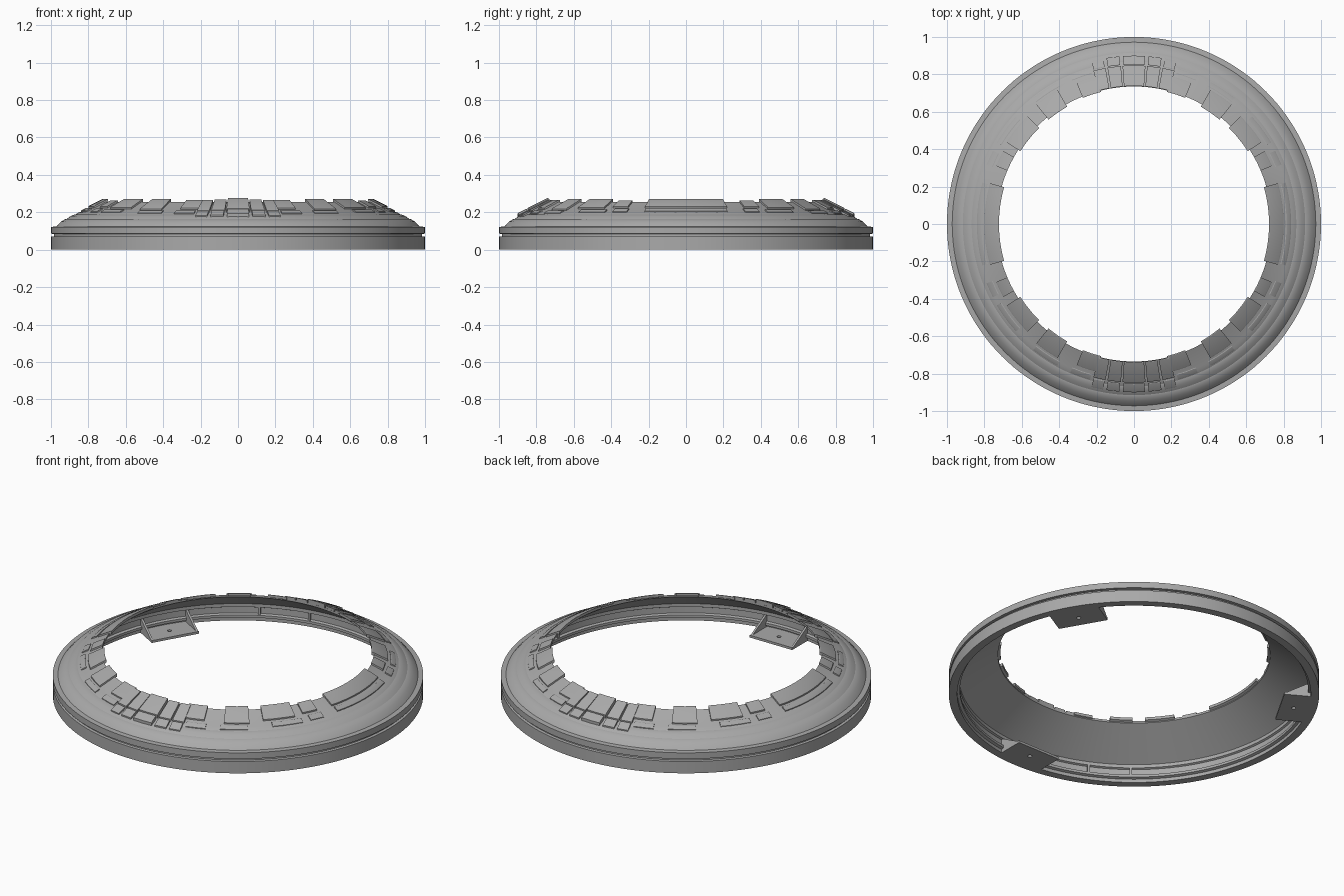
import bpy, bmesh, math
from math import sin, cos, radians as rad

if "Cube" in bpy.data.objects:
    bpy.data.objects.remove(bpy.data.objects["Cube"])

grey = bpy.data.materials.new("plain grey")
grey.diffuse_color = (0.4, 0.4, 0.4, 1)
grey.use_nodes = True
grey.node_tree.nodes["Principled BSDF"].inputs["Base Color"].default_value = grey.diffuse_color


def finish(name, bm):
    bmesh.ops.recalc_face_normals(bm, faces=bm.faces)
    me = bpy.data.meshes.new(name)
    bm.to_mesh(me)
    bm.free()
    me.materials.append(grey)
    ob = bpy.data.objects.new(name, me)
    bpy.context.collection.objects.link(ob)
    return ob


def sweep(bm, profile, a0, a1, n, closed=False):
    """Sweep a closed (r, z) profile about z from a0 to a1 degrees."""
    rings = []
    for i in range(n if closed else n + 1):
        a = rad(a0 + (a1 - a0) * i / n)
        rings.append([bm.verts.new((r * cos(a), r * sin(a), z)) for r, z in profile])
    m = len(profile)
    for i in range(n):
        p, q = rings[i], rings[(i + 1) % len(rings)]
        for j in range(m):
            k = (j + 1) % m
            bm.faces.new((p[j], p[k], q[k], q[j]))
    if not closed:
        bm.faces.new(rings[0])
        bm.faces.new(rings[-1])


def surface(r):
    return 0.203 + (0.84 - r) * 0.5


def tile(bm, az, width, r0, r1, t, sink=0.008):
    """Raised plate following the sloped top; width is in units."""
    half = math.degrees(width / (r0 + r1))
    c = 0.004
    prof = [(r0, surface(r0) - sink), (r0, surface(r0) + t - c), (r0 + c, surface(r0) + t - c),
            (r1 - c, surface(r1) + t), (r1, surface(r1) + t - c), (r1, surface(r1) - sink)]
    sweep(bm, prof, az - half, az + half, max(1, round(half / 2)))


def four_ways(az):
    return sorted({a % 360 for a in (az, 180 - az, 180 + az, -az)})


# Main shell: grooved outer band, stepped dome, thin conical inside
shell = [(1, 0), (1, .07), (.985, .072), (.985, .084), (1, .086), (1, .122), (.972, .124),
         (.965, .132), (.947, .150), (.925, .163), (.915, .165), (.895, .180), (.875, .188),
         (.868, .189), (.852, .199), (.84, .203), (.735, .2555), (.735, .243),
         (.945, .105), (.945, .085), (.955, .08), (.955, .045), (.94, .04), (.94, .025), (.955, .02), (.955, 0)]
bm = bmesh.new()
sweep(bm, shell, 0, 360, 144, closed=True)
finish("ring_shell", bm)

# Upper plates round the opening: azimuth, width, inner and outer radius
bm = bmesh.new()
for az, w, r0, r1 in [(0, .42, .722, .80), (26, .085, .735, .80), (39, .17, .722, .81),
                      (55.5, .13, .722, .825), (72, .11, .728, .815)]:
    for a in four_ways(az):
        tile(bm, a, w, r0, r1, .012)
finish("upper_plates", bm)

# Thin outer plates
bm = bmesh.new()
for az, w, r0, r1 in [(0, .44, .812, .84), (24.7, .08, .815, .85), (36.5, .17, .825, .853),
                      (56.5, .15, .835, .862), (70.5, .11, .835, .865)]:
    for a in four_ways(az):
        tile(bm, a, w, r0, r1, .009)
finish("outer_plates", bm)

# Thick block clusters at front and back
bm = bmesh.new()
for base in (90, 270):
    for off, w, lift in [(0, .115, .026), (7.2, .068, .018), (-7.2, .068, .018),
                         (12.6, .062, .016), (-12.6, .062, .016)]:
        tile(bm, base + off, w, .738, .848, lift, .01)
        tile(bm, base + off, w, .853, .90, lift - .002, .02)
finish("block_clusters", bm)

# Small ribs on the inside wall
bm = bmesh.new()
for a in (101, 118, 231, 245, -8, 8):
    sweep(bm, [(.942, .035), (.942, .085), (.965, .085), (.965, .035)], a - .4, a + .4, 1)
finish("inner_ribs", bm)


def prism(bm, pts, axis_lo, axis_hi):
    """Extrude an (x, z) outline along y."""
    lo = [bm.verts.new((x, axis_lo, z)) for x, z in pts]
    hi = [bm.verts.new((x, axis_hi, z)) for x, z in pts]
    bm.faces.new(lo)
    bm.faces.new(hi)
    for j in range(len(pts)):
        k = (j + 1) % len(pts)
        bm.faces.new((lo[j], lo[k], hi[k], hi[j]))


# Three mounting brackets: plate with a screw hole and two gussets
for i, az in enumerate((30, 150, 270)):
    bm = bmesh.new()
    hw = .14
    # plate built round the hole from an outline bridged to a circle
    n = 16
    layers = []
    for z in (0, .014):
        inner, outer = [], []
        for k in range(n):
            a = 2 * math.pi * (k + .5) / n
            c, s = cos(a), sin(a)
            m = max(abs(c), abs(s))
            inner.append(bm.verts.new((.875 + .012 * c, .012 * s, z)))
            outer.append(bm.verts.new((.88 + .08 * c / m, hw * s / m, z)))
        # square off the corners
        for k in (1, 2, 5, 6, 9, 10, 13, 14):
            v = outer[k]
            v.co.x = .88 + math.copysign(.08, v.co.x - .88)
            v.co.y = math.copysign(hw, v.co.y) if k in (1, 2, 5, 6, 9, 10, 13, 14) and k % 4 == 1 else v.co.y
        layers.append((inner, outer))
    (i0, o0), (i1, o1) = layers
    for k in range(n):
        j = (k + 1) % n
        for quad in ((i0[k], i0[j], o0[j], o0[k]), (i1[k], i1[j], o1[j], o1[k]),
                     (i0[k], i0[j], i1[j], i1[k]), (o0[k], o0[j], o1[j], o1[k])):
            bm.faces.new(quad)
    bmesh.ops.remove_doubles(bm, verts=bm.verts, dist=1e-5)
    for s in (-1, 1):
        prism(bm, [(.81, .012), (.96, .012), (.96, .085), (.94, .085)], s * hw, s * (hw - .012))
    finish(f"bracket_{i + 1}", bm).rotation_euler.z = rad(az)

# Smooth shading with crisp edges
bpy.ops.object.select_all(action='SELECT')
bpy.context.view_layer.objects.active = bpy.data.objects["ring_shell"]
bpy.ops.object.shade_smooth_by_angle(angle=rad(20))
